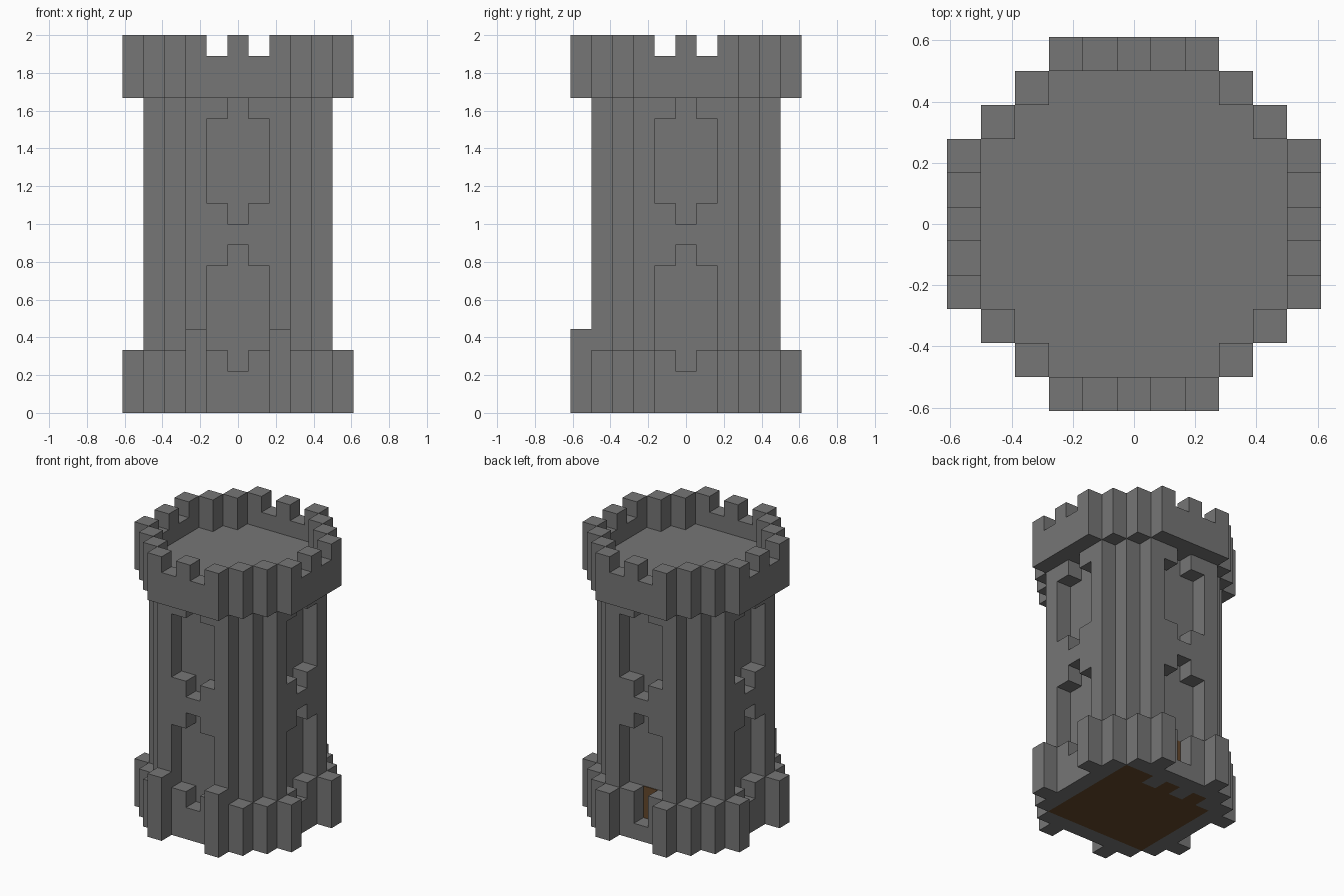
import bpy, bmesh, math
from mathutils import Matrix, Vector

if "Cube" in bpy.data.objects:
    bpy.data.objects.remove(bpy.data.objects["Cube"])

U = 1 / 9  # edge length of one building block


def material(name, colour):
    mat = bpy.data.materials.new(name)
    mat.use_nodes = True
    mat.diffuse_color = (*colour, 1)
    mat.node_tree.nodes["Principled BSDF"].inputs["Base Color"].default_value = (*colour, 1)
    return mat


stone = material("grey stone", (0.18, 0.18, 0.18))
earth = material("brown earth", (0.13, 0.065, 0.025))


def extrude_cells(name, cells, low, high, mat, matrix=Matrix()):
    """Merge square plan cells into one outline and extrude it between two heights."""
    bm = bmesh.new()
    for x, y in cells:
        corners = ((-.5, -.5), (.5, -.5), (.5, .5), (-.5, .5))
        bm.faces.new([bm.verts.new((x + a, y + b, low)) for a, b in corners])
    bmesh.ops.remove_doubles(bm, verts=bm.verts, dist=0.01)
    bmesh.ops.dissolve_limit(bm, angle_limit=0.01, verts=bm.verts, edges=bm.edges)
    result = bmesh.ops.extrude_face_region(bm, geom=bm.faces[:])
    top = [v for v in result["geom"] if isinstance(v, bmesh.types.BMVert)]
    bmesh.ops.translate(bm, verts=top, vec=Vector((0, 0, high - low)))
    bmesh.ops.recalc_face_normals(bm, faces=bm.faces)
    bm.transform(Matrix.Scale(U, 4) @ matrix)
    mesh = bpy.data.meshes.new(name)
    bm.to_mesh(mesh)
    bm.free()
    mesh.materials.append(mat)
    obj = bpy.data.objects.new(name, mesh)
    bpy.context.collection.objects.link(obj)
    return obj


def cut(target, cutter):
    """Carve the cutter out of the target and discard the cutter."""
    mod = target.modifiers.new("cut", "BOOLEAN")
    mod.operation, mod.solver, mod.object = "DIFFERENCE", "EXACT", cutter
    cutter.hide_render = True
    bpy.context.view_layer.objects.active = target
    bpy.ops.object.modifier_apply(modifier=mod.name)
    bpy.data.objects.remove(cutter)


def stepped_disc(radius):
    span = range(-radius, radius + 1)
    return {(x, y) for x in span for y in span if abs(x) + abs(y) <= radius + 2}


def inner(cell):
    return min(abs(cell[0]), abs(cell[1]))


# Stepped plans of the shaft and of the ring around it
shaft_plan = stepped_disc(4)
ring_plan = stepped_disc(5) - shaft_plan

# Shaft, with its top serving as the roof deck
shaft = extrude_cells("tower_shaft", shaft_plan, 0, 16, stone)

# Recessed windows on all four sides; the rear lower slot reaches deeper
window = {(x, z) for x in (-1, 1) for z in (*range(3, 7), *range(10, 14))}
window |= {(0, z) for z in (*range(2, 8), *range(9, 15))}
upright = Matrix.Translation((0, 0, 0.5)) @ Matrix.Rotation(math.pi / 2, 4, "X")
for side in range(4):
    turn = Matrix.Rotation(side * math.pi / 2, 4, "Z")
    cells = window | {(0, 1)} if side == 2 else window
    cut(shaft, extrude_cells("window_cutter", cells, 3.5, 5.2, stone, turn @ upright))

# Earth floor set flush into the underside
floor_plan = {(x, y) for x in range(-3, 4) for y in range(-3, 3)}
floor_plan |= {(x, 3) for x in (-2, 0, 2, 3)}
cut(shaft, extrude_cells("floor_cutter", floor_plan, -1, 0.5, stone))
extrude_cells("earth_floor", floor_plan, 0, 0.5, earth)

# Earth showing at the back of the rear slot
rear = Matrix.Rotation(math.pi, 4, "Z") @ upright
extrude_cells("rear_slot_panel", [(0, 1), (0, 2)], 3.49, 3.55, earth, rear)

# Base buttresses, with the front pair one block taller
front_posts = {(-2, -5), (2, -5)}
buttresses = {c for c in ring_plan if inner(c) >= 2} - front_posts
extrude_cells("base_buttresses", buttresses, 0, 3, stone)
extrude_cells("front_posts", front_posts, 0, 4, stone)

# Overhanging parapet and its merlons
extrude_cells("parapet_wall", ring_plan, 15, 17, stone)
extrude_cells("merlons", {c for c in ring_plan if inner(c) != 1}, 17, 18, stone)
